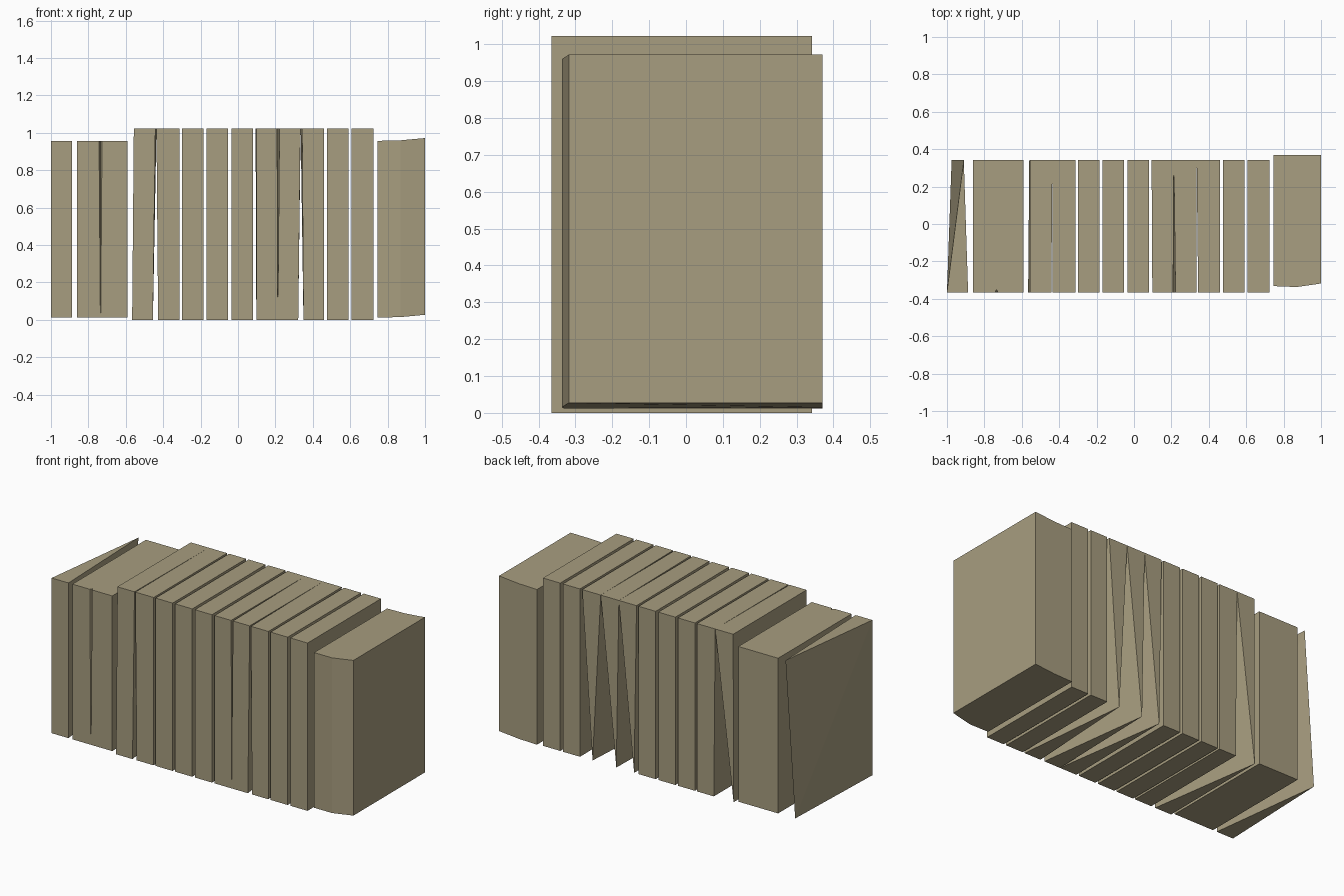
import bpy, bmesh

if "Cube" in bpy.data.objects:
    bpy.data.objects.remove(bpy.data.objects["Cube"])

mat = bpy.data.materials.new("tan_cover")
mat.diffuse_color = (0.39, 0.34, 0.215, 1)
mat.use_nodes = True
mat.node_tree.nodes["Principled BSDF"].inputs["Base Color"].default_value = mat.diffuse_color

FRONT, BACK = -0.365, 0.342


def loft(name, bottom, top):
    """Solid between two outlines with matching (x, y, z) points."""
    bm = bmesh.new()
    lo = [bm.verts.new(p) for p in bottom]
    hi = [bm.verts.new(p) for p in top]
    n = len(lo)
    bm.faces.new(lo[::-1])
    bm.faces.new(hi)
    for i in range(n):
        j = (i + 1) % n
        bm.faces.new((lo[i], lo[j], hi[j], hi[i]))
    # collapsed corners become a single edge or point
    bmesh.ops.remove_doubles(bm, verts=bm.verts[:], dist=0.0005)
    bmesh.ops.triangulate(bm, faces=[f for f in bm.faces if len(f.verts) == 4])
    bmesh.ops.recalc_face_normals(bm, faces=bm.faces[:])
    bmesh.ops.dissolve_limit(bm, angle_limit=0.002, verts=bm.verts[:], edges=bm.edges[:])
    me = bpy.data.meshes.new(name)
    bm.to_mesh(me)
    bm.free()
    me.materials.append(mat)
    ob = bpy.data.objects.new(name, me)
    bpy.context.collection.objects.link(ob)
    return ob


def book(name, z0, z1, fb, ft, bb, bt):
    """Each pair gives left and right x: front/back at bottom/top."""
    def ring(f, b, z):
        return [(f[0], FRONT, z), (f[1], FRONT, z), (b[1], BACK, z), (b[0], BACK, z)]
    return loft(name, ring(fb, bb, z0), ring(ft, bt, z1))


# plain upright books
for i, (a, b) in enumerate([(-0.30, -0.185), (-0.168, -0.053), (-0.035, 0.08),
                            (0.475, 0.59), (0.608, 0.724)]):
    book(f"upright_book_{i + 1}", 0.003, 1.025, (a, b), (a, b), (a, b), (a, b))
book("upright_book_6", 0.003, 1.025, (-0.427, -0.313), (-0.436, -0.313),
     (-0.427, -0.313), (-0.436, -0.313))

# books that taper to a point at the lower back
book("end_wedge_book", 0.015, 0.96, (-1, -0.887), (-1, -0.887),
     (-0.975, -0.975), (-0.91, -0.91))
book("left_wedge_book", 0.003, 1.025, (-0.566, -0.455), (-0.557, -0.442),
     (-0.56, -0.56), (-0.557, -0.436))
book("wedge_book_1", 0.003, 1.025, (0.35, 0.46), (0.343, 0.46), (0.39, 0.39), (0.335, 0.46))
book("wedge_book_2", 0.003, 1.025, (0.213, 0.322), (0.222, 0.334), (0.23, 0.23), (0.213, 0.335))
book("wedge_book_3", 0.003, 1.025, (0.098, 0.213), (0.098, 0.209), (0.11, 0.11), (0.094, 0.213))

# double volume with a narrow V groove down the spine
def double_outline(z, w):
    m = -0.735
    return [(-0.86, FRONT, z), (m - w, FRONT, z), (m, FRONT + 0.015, z),
            (m + w, FRONT, z), (-0.592, FRONT, z), (-0.592, BACK, z), (-0.86, BACK, z)]

loft("double_book", double_outline(0.015, 0.001), double_outline(0.96, 0.008))

# thick book at the right end with a bent spine
section = [(0.745, -0.332, 0.015), (0.87, -0.337, 0.018), (1.0, -0.318, 0.03)]
low = section + [(x, 0.37, z) for x, _, z in section[::-1]]
loft("thick_end_book", low, [(x, y, z + 0.945) for x, y, z in low])

# settle the row on the ground
for ob in bpy.context.collection.objects:
    ob.location.z = -0.003
